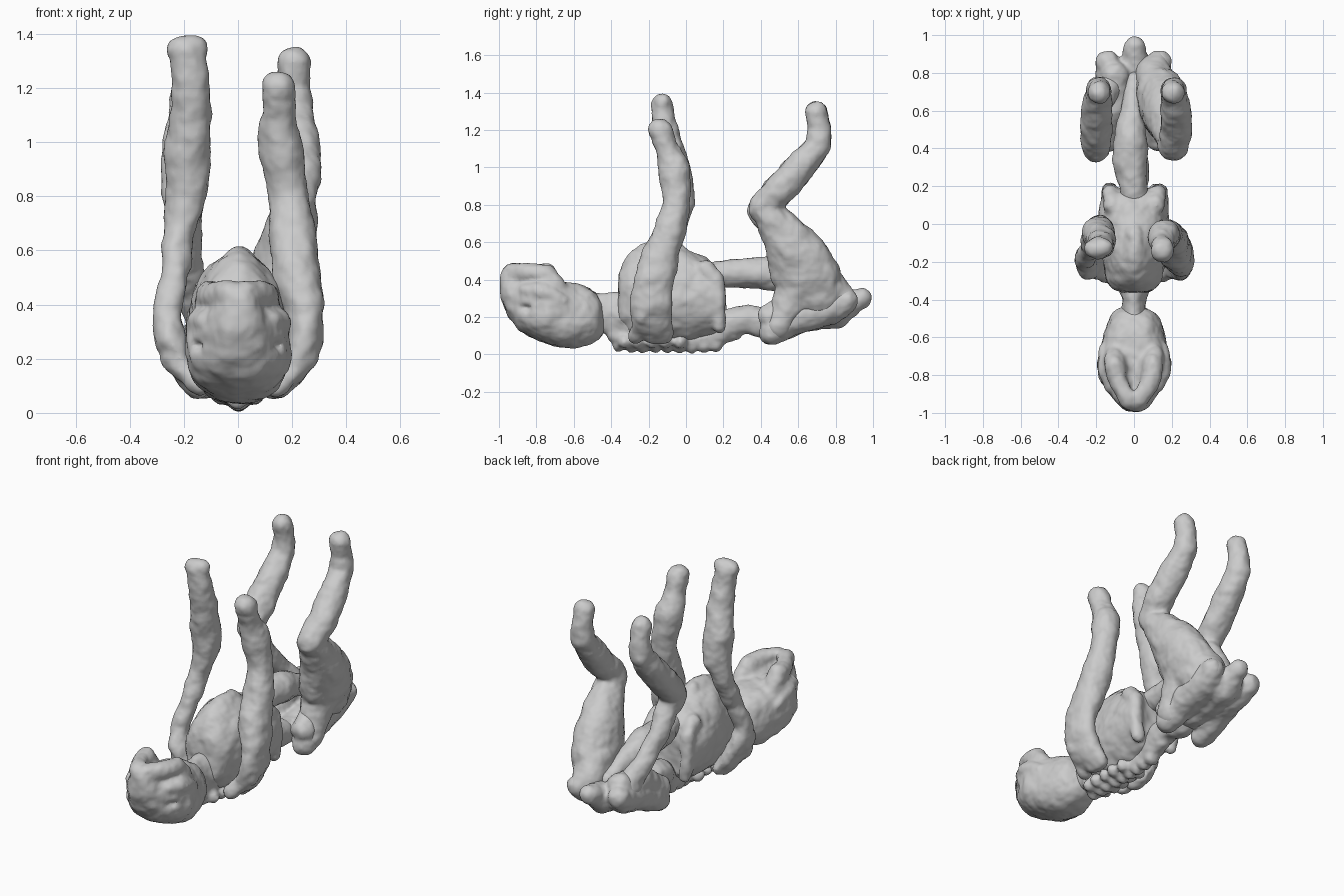
import bpy, bmesh, math
from mathutils import Matrix, Vector

lumps = bpy.data.textures.new("lumps", 'CLOUDS')
lumps.noise_scale = 0.1


def ball(bm, x, y, z, rx, ry, rz):
    m = Matrix.Translation((x, y, z)) @ Matrix.Diagonal((rx, ry, rz, 1))
    bmesh.ops.create_uvsphere(bm, u_segments=16, v_segments=10, radius=1, matrix=m)


def chain(bm, pts, side=1, steps=7):
    """Limb of overlapping balls; points are x, y, z, rx[, ry, rz]."""
    pts = [Vector((p + (p[3], p[3]) if len(p) == 4 else p)) for p in pts]
    for a, b in zip(pts, pts[1:]):
        for i in range(steps + 1):
            x, y, z, rx, ry, rz = a.lerp(b, i / steps)
            ball(bm, side * x, y, z, rx, ry, rz)


def loft(bm, rows, power=2.3, n=32):
    """Closed body along y; rows are y, z low, z high, half width."""
    rings = []
    for y, lo, hi, w in rows:
        ring = []
        for i in range(n):
            t = 2 * math.pi * i / n
            c, s = math.cos(t), math.sin(t)
            px = math.copysign(abs(c) ** (2 / power), c)
            pz = math.copysign(abs(s) ** (2 / power), s)
            ring.append(bm.verts.new((w * px, y, (lo + hi) / 2 + (hi - lo) / 2 * pz)))
        rings.append(ring)
    for a, b in zip(rings, rings[1:]):
        for i in range(n):
            j = (i + 1) % n
            bm.faces.new((a[i], a[j], b[j], b[i]))
    bm.faces.new(rings[0])
    bm.faces.new(rings[-1])
    bmesh.ops.recalc_face_normals(bm, faces=bm.faces)


def to_object(name, bm):
    me = bpy.data.meshes.new(name)
    bm.to_mesh(me)
    bm.free()
    ob = bpy.data.objects.new(name, me)
    bpy.context.collection.objects.link(ob)
    return ob


def fuse(ob):
    m = ob.modifiers.new("fuse", 'REMESH')
    m.mode = 'VOXEL'
    m.voxel_size = 0.012
    m.use_smooth_shade = True


def finish(name, bm, cutter=None):
    ob = to_object(name, bm)
    fuse(ob)
    if cutter:
        b = ob.modifiers.new("hollow", 'BOOLEAN')
        b.operation = 'DIFFERENCE'
        b.object = cutter
        fuse(ob)
    s = ob.modifiers.new("soften", 'SMOOTH')
    s.factor = 0.5
    s.iterations = 8
    d = ob.modifiers.new("lumpy", 'DISPLACE')
    d.texture = lumps
    d.strength = 0.025
    d.mid_level = 0.4
    return ob


# Head with raised jaw ridges and hollow eye sockets
bm = bmesh.new()
loft(bm, [(-.44, .13, .26, .05), (-.47, .08, .32, .11), (-.52, .05, .355, .14),
          (-.6, .03, .38, .165), (-.68, .04, .39, .185), (-.75, .06, .4, .195),
          (-.83, .095, .4, .175), (-.9, .135, .42, .125), (-.95, .2, .45, .085),
          (-.99, .31, .46, .04)])
for s in (1, -1):
    chain(bm, [(.1, -.7, .36, .055), (.1, -.75, .43, .055), (.08, -.84, .435, .05),
               (.03, -.93, .44, .05)], s)
    chain(bm, [(.15, -.66, .28, .035), (.155, -.77, .34, .04), (.12, -.86, .34, .035)], s)
cut = bmesh.new()
for s in (1, -1):
    ball(cut, .155 * s, -.865, .25, .035, .045, .022)
chain(cut, [(0, -.72, .43, .05, .05, .05), (0, -.87, .45, .018, .02, .06)], steps=8)
cutter = to_object("socket_cutter", cut)
fuse(cutter)
cutter.hide_render = True
cutter.hide_set(True)
finish("head", bm, cutter)

# Neck and knobbly spine
bm = bmesh.new()
chain(bm, [(0, -.5, .23, .06, .06, .1), (0, -.4, .22, .06, .06, .11),
           (0, -.3, .2, .09, .08, .14)])
chain(bm, [(0, -.36, .11, .06), (0, -.2, .075, .05), (0, 0, .075, .045), (0, .15, .09, .05),
           (0, .24, .17, .075), (0, .33, .19, .075), (0, .43, .16, .075)])
chain(bm, [(0, .08, .085, .05), (0, .25, .12, .05)])
for i in range(9):
    ball(bm, 0, -.36 + .065 * i, .05, .045, .034, .042)
for s in (1, -1):
    for i in range(5):
        ball(bm, .06 * s, -.33 + .075 * i, .07, .04, .036, .04)
finish("spine", bm)

# Ribcage with lower rib plates
bm = bmesh.new()
loft(bm, [(-.36, .17, .42, .07), (-.345, .13, .48, .11), (-.3, .09, .54, .14),
          (-.22, .06, .585, .16), (-.1, .06, .59, .18), (0, .07, .56, .185),
          (.1, .09, .52, .18), (.15, .11, .48, .175), (.18, .13, .43, .16)], 2)
ball(bm, 0, -.13, .54, .06, .14, .075)
for s in (1, -1):
    chain(bm, [(.12, .1, .46, .045), (.125, .16, .4, .045), (.135, .175, .28, .04),
               (.12, .18, .15, .035)], s)
finish("ribcage", bm)

# Abdominal cord
bm = bmesh.new()
chain(bm, [(0, .15, .43, .065), (-.02, .32, .435, .09, .09, .08), (-.02, .45, .43, .09),
           (-.01, .58, .4, .06), (0, .75, .32, .055)])
finish("abdomen", bm)

# Pelvis with hip wings and tail stub
bm = bmesh.new()
chain(bm, [(0, .42, .17, .06), (0, .6, .19, .07), (0, .8, .23, .09),
           (0, .9, .29, .06), (0, .94, .3, .055)])
for s in (1, -1):
    chain(bm, [(.13, .46, .12, .07), (.12, .6, .2, .085), (.1, .75, .25, .1),
               (.14, .86, .29, .06)], s)
    chain(bm, [(.13, .45, .2, .065), (.11, .62, .3, .08), (.1, .78, .32, .08)], s)
finish("pelvis", bm)

# Hind legs: the right one is fleshy, the left thigh is thin
bm = bmesh.new()
chain(bm, [(.13, .7, .32, .1, .14, .12), (.15, .64, .43, .125, .19, .12),
           (.17, .6, .54, .125, .165, .11), (.19, .53, .64, .105, .125, .1),
           (.205, .45, .74, .085, .09, .08),
           (.21, .405, .775, .075), (.225, .52, .9, .085), (.22, .62, 1.01, .08),
           (.21, .71, 1.12, .065), (.205, .71, 1.22, .06), (.205, .695, 1.295, .06)])
chain(bm, [(.14, .5, .15, .075), (.14, .58, .33, .1), (.14, .66, .42, .12)])
chain(bm, [(.13, .7, .4, .12), (.1, .8, .32, .09), (.13, .86, .29, .06)])
finish("hind_leg_right", bm)
bm = bmesh.new()
chain(bm, [(-.11, .76, .29, .08), (-.16, .66, .42, .055), (-.19, .54, .58, .055),
           (-.2, .43, .73, .07), (-.2, .405, .775, .075), (-.2, .52, .9, .085),
           (-.195, .62, 1.01, .08), (-.19, .71, 1.12, .065), (-.185, .71, 1.22, .06),
           (-.185, .695, 1.295, .06)])
finish("hind_leg_left", bm)

# Front legs, each with its shoulder blade
bm = bmesh.new()
chain(bm, [(.15, -.15, .1, .045, .08, .045), (.2, -.18, .16, .06, .11, .06),
           (.25, -.19, .27, .06, .11, .07),
           (.245, -.17, .4, .075, .105, .08), (.215, -.14, .52, .09, .1, .09),
           (.2, -.085, .66, .085), (.185, -.05, .82, .072), (.16, -.06, .98, .085),
           (.15, -.1, 1.1, .06), (.15, -.14, 1.195, .065)])
chain(bm, [(.14, -.27, .1, .04), (.24, -.23, .2, .05)])
finish("front_leg_right", bm)
bm = bmesh.new()
chain(bm, [(-.15, -.15, .1, .045, .08, .045), (-.2, -.18, .17, .05, .11, .06),
           (-.25, -.19, .27, .055, .1, .07),
           (-.265, -.19, .36, .055), (-.235, -.14, .5, .05), (-.215, -.06, .68, .06),
           (-.19, -.035, .82, .08), (-.19, -.05, .95, .085), (-.17, -.085, 1.1, .075),
           (-.175, -.12, 1.25, .065), (-.185, -.125, 1.33, .065, .06, .055)])
chain(bm, [(-.215, -.13, 1.345, .047), (-.155, -.125, 1.345, .047)])
chain(bm, [(-.14, -.27, .1, .04), (-.24, -.23, .2, .05)])
finish("front_leg_left", bm)
